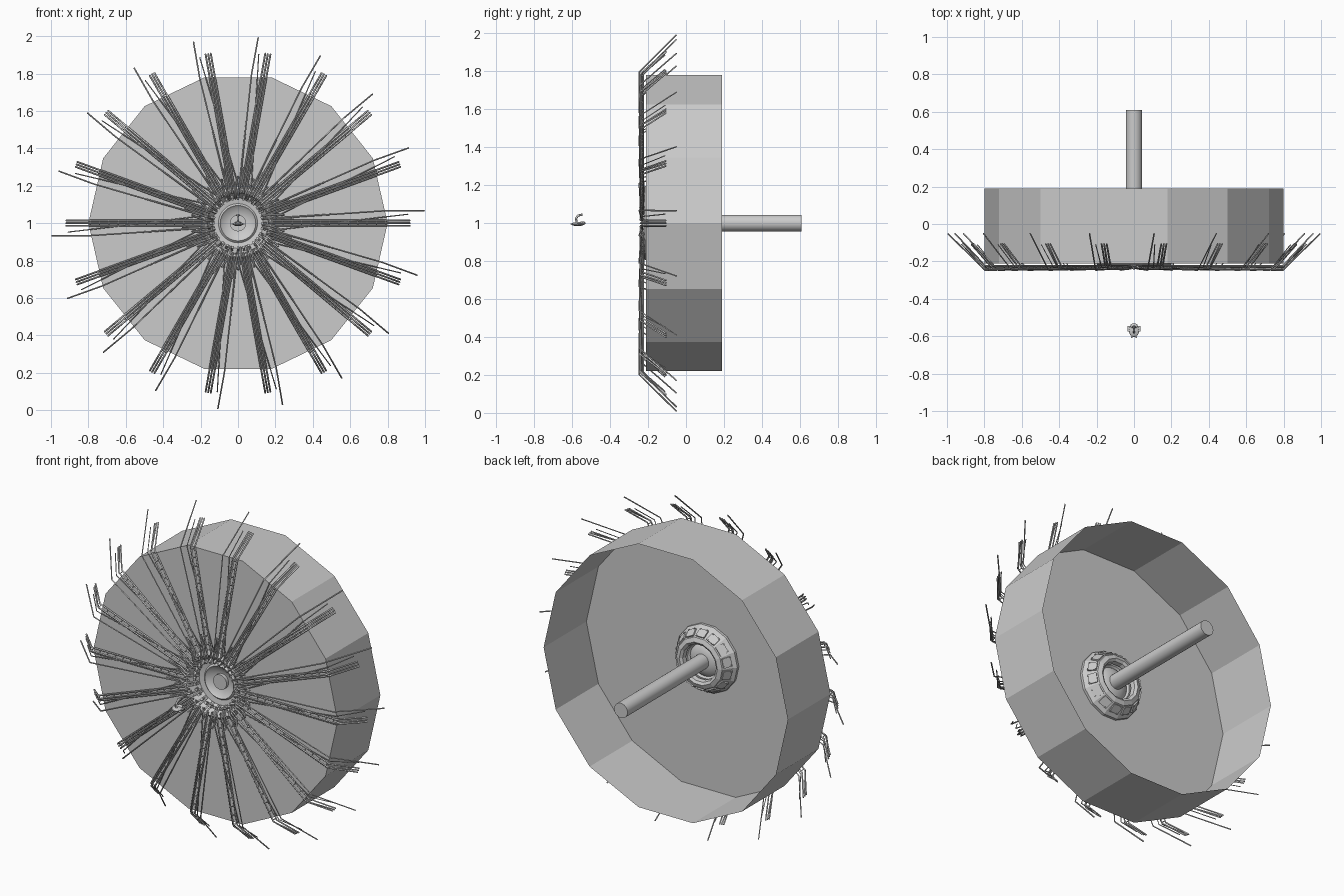
import bpy, bmesh
from math import sin, cos, pi, radians
from mathutils import Vector, Matrix

if "Cube" in bpy.data.objects:
    bpy.data.objects.remove(bpy.data.objects["Cube"])

CZ = 1.0  # height of the wheel axis


def pt(r, deg, y, off=0.0):
    """Point at polar position around the y axis, shifted sideways by off."""
    a = radians(deg)
    return Vector((r * cos(a) - off * sin(a), y, CZ + r * sin(a) + off * cos(a)))


def add(name, bm, smooth=False):
    me = bpy.data.meshes.new(name)
    bm.to_mesh(me)
    bm.free()
    ob = bpy.data.objects.new(name, me)
    bpy.context.collection.objects.link(ob)
    if smooth:
        bpy.context.view_layer.objects.active = ob
        ob.select_set(True)
        bpy.ops.object.shade_smooth_by_angle(angle=radians(30))
        ob.select_set(False)
    return ob


def lathe(name, profile, sides, caps=(False, False), smooth=False):
    """Revolve (radius, y) points about the wheel axis."""
    bm = bmesh.new()
    rings = [[bm.verts.new(pt(r, 360 * i / sides, y)) for i in range(sides)] for r, y in profile]
    for a, b in zip(rings, rings[1:]):
        for i in range(sides):
            j = (i + 1) % sides
            bm.faces.new((a[i], a[j], b[j], b[i]))
    if caps[0]:
        bm.faces.new(rings[0])
    if caps[1]:
        bm.faces.new(rings[-1])
    bmesh.ops.recalc_face_normals(bm, faces=bm.faces)
    return add(name, bm, smooth)


def rods(name, paths, radius):
    """Thin square rods along polylines, all in one object."""
    cu = bpy.data.curves.new(name, 'CURVE')
    cu.dimensions = '3D'
    cu.bevel_depth = radius
    cu.bevel_resolution = 0
    cu.use_fill_caps = True
    for path in paths:
        sp = cu.splines.new('POLY')
        sp.points.add(len(path) - 1)
        for p, co in zip(sp.points, path):
            p.co = (*co, 1)
    ob = bpy.data.objects.new(name, cu)
    bpy.context.collection.objects.link(ob)


def box(bm, centre, size, rot=Matrix()):
    bmesh.ops.create_cube(bm, size=1, matrix=Matrix.Translation(centre) @ rot @ Matrix.Diagonal((*size, 1)))


# Drum: fourteen-sided wall, open at the back, front disc with a hub hole
lathe("drum_wall", [(0.8, -0.21), (0.8, 0.19)], 14)
lathe("drum_front", [(0.8, -0.21), (0.19, -0.21)], 14)

# Shaft
lathe("shaft", [(0.044, -0.17), (0.044, 0.61)], 24, (True, True), True)

# Hub: recessed bowl with rims, and a shallow dish at the bottom
lathe("hub_bowl", [(0.18, -0.235), (0.2, -0.215), (0.2, -0.195), (0.185, -0.18),
                   (0.15, -0.125), (0.125, -0.115), (0.11, -0.125), (0.105, -0.15)], 14)
lathe("hub_inner", [(0.18, -0.235), (0.165, -0.225), (0.135, -0.17), (0.105, -0.165)], 28)
lathe("hub_dish", [(0.105, -0.165), (0.095, -0.175), (0.085, -0.165), (0.045, -0.15)], 28, (False, True), True)

# Panels and bolts on the back of the hub
bm = bmesh.new()
for i in range(14):
    a = 360 * (i + 0.5) / 14
    spin = Matrix.Rotation(-radians(a), 4, 'Y') @ Matrix.Rotation(radians(32), 4, 'Z')
    box(bm, pt(0.165, a, -0.152), (0.012, 0.05, 0.055), spin)
    for r, y in ((0.182, -0.168), (0.157, -0.13)):
        for off in (-0.02, 0.02):
            box(bm, pt(r, a, y, off), (0.007, 0.007, 0.007), spin)
add("hub_panels", bm)

# Ribs lining the front of the bowl
bm = bmesh.new()
for i in range(28):
    a = 360 * i / 28
    spin = Matrix.Rotation(-radians(a), 4, 'Y') @ Matrix.Rotation(radians(-28), 4, 'Z')
    box(bm, pt(0.145, a, -0.197), (0.014, 0.06, 0.012), spin)
add("hub_ribs", bm)

# Spokes: eighteen bundles, with longer rods and slanted rods beside each
bundle, rungs, long_rods, slanted, stubs = [], [], [], [], []
for k in range(18):
    a = 20 * k
    for off in (-0.014, 0, 0.014):
        y = -0.225 if off else -0.24
        bundle.append([pt(0.16, a, y, off), pt(0.8, a, y, off), pt(0.92, a, -0.105, off)])
    for n in range(12):
        r = 0.24 + 0.05 * n
        rungs.append([pt(r, a, -0.225, -0.014), pt(r, a, -0.24), pt(r, a, -0.225, 0.014)])
    long_rods.append([pt(0.15, a + 9, -0.235), pt(0.8, a + 4.8, -0.247), pt(0.998, a + 3.8, -0.05)])
    slanted.append([pt(0.17, a - 14, -0.23), pt(0.8, a + 2.5, -0.232), pt(0.91, a + 3, -0.11)])
    # short bent tubes gathered round the hub
    for d, r in ((6, 0.3), (12, 0.25)):
        stubs.append([pt(0.13, a + d + 4, -0.18), pt(0.175, a + d + 3, -0.24),
                      pt(0.22, a + d, -0.225), pt(r, a + d - 2, -0.242)])
rods("spoke_bundles", bundle, 0.005)
rods("spoke_rungs", rungs, 0.003)
rods("long_rods", long_rods, 0.004)
rods("slanted_rods", slanted, 0.003)
rods("hub_tubes", stubs, 0.005)

# Small floating pod in front of the hub
bm = bmesh.new()
for loc, size in (((0, -0.57, 0.995), (0.028, 0.035, 0.011)), ((0, -0.545, 1.0), (0.02, 0.015, 0.01))):
    bmesh.ops.create_uvsphere(bm, u_segments=12, v_segments=8, radius=1,
                              matrix=Matrix.Translation(loc) @ Matrix.Diagonal((*size, 1)))
for s in (-1, 1):
    box(bm, (s * 0.026, -0.56, 0.995), (0.016, 0.03, 0.006))
    box(bm, (s * 0.012, -0.6, 0.995), (0.006, 0.02, 0.006))
add("pod_body", bm, True)
rods("pod_arm", [[(0, -0.575, 1.0), (0, -0.58, 1.025), (0, -0.568, 1.04), (0, -0.545, 1.045)]], 0.006)
rods("pod_arm_tip", [[(-0.012, -0.55, 1.042), (0.012, -0.55, 1.042)]], 0.004)
